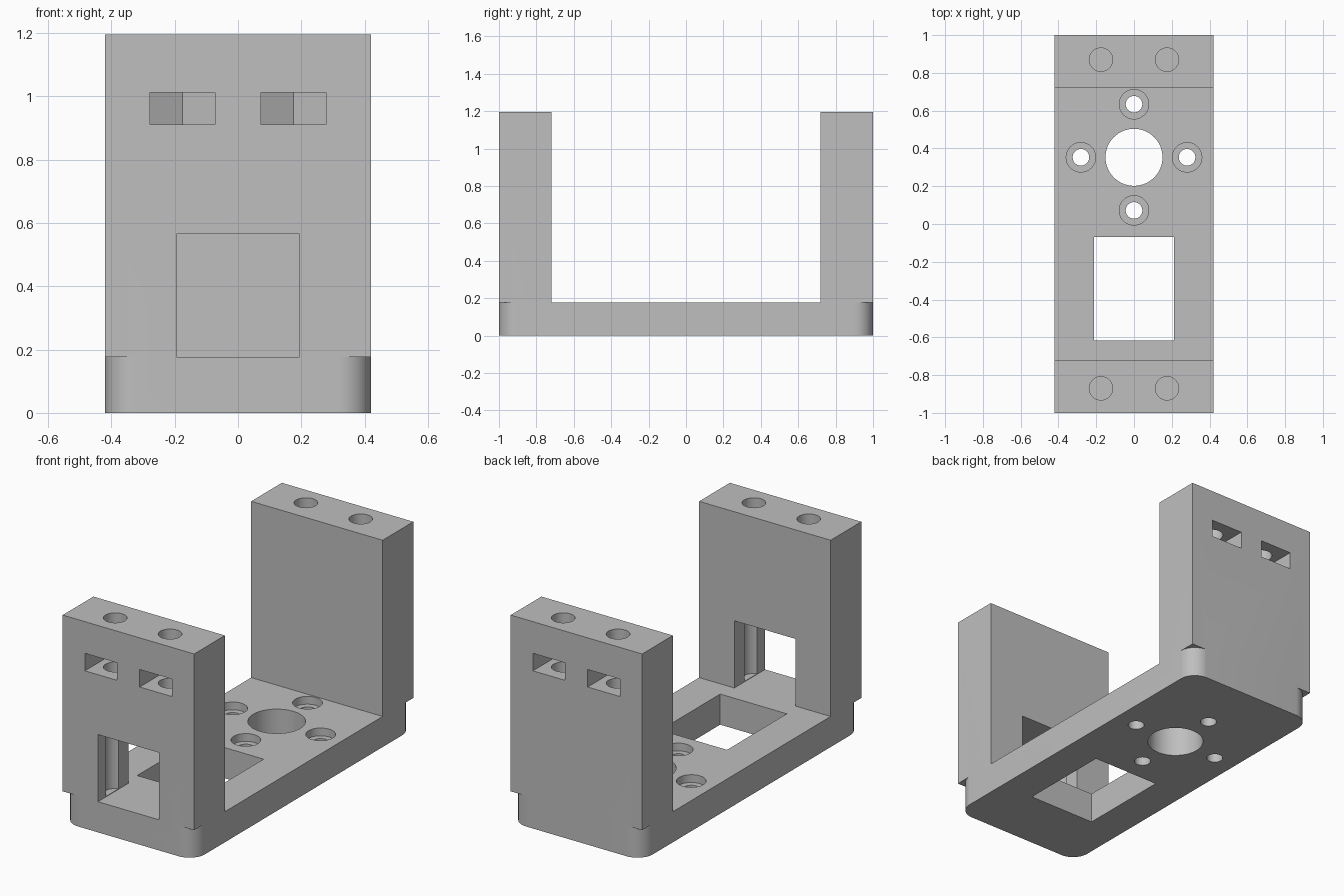
import bpy, bmesh
from math import sin, cos, pi, tau, radians

cube = bpy.data.objects.get("Cube")
if cube:
    bpy.data.objects.remove(cube, do_unlink=True)

W, L, H = 0.42, 1.0, 1.195      # half width, half length, height
FLOOR, INNER = 0.177, 0.72      # base thickness, inner wall position
CORNER = 0.1                    # base corner radius
SCREW_X, SCREW_Y = 0.175, 0.87  # wall screw positions

grey = bpy.data.materials.new("grey plastic")
grey.use_nodes = True
colour = (0.52, 0.52, 0.52, 1)
grey.diffuse_color = colour
grey.node_tree.nodes["Principled BSDF"].inputs["Base Color"].default_value = colour


def prism(name, outline, direction):
    """Extrude a flat outline of 3D points along a direction."""
    bm = bmesh.new()
    face = bm.faces.new([bm.verts.new(p) for p in outline])
    out = bmesh.ops.extrude_face_region(bm, geom=[face], use_keep_orig=True)
    moved = [v for v in out["geom"] if isinstance(v, bmesh.types.BMVert)]
    bmesh.ops.translate(bm, verts=moved, vec=direction)
    bmesh.ops.recalc_face_normals(bm, faces=bm.faces)
    mesh = bpy.data.meshes.new(name)
    bm.to_mesh(mesh)
    bm.free()
    mesh.materials.append(grey)
    obj = bpy.data.objects.new(name, mesh)
    bpy.context.collection.objects.link(obj)
    return obj


# U-shaped body
profile = [(-L, 0), (L, 0), (L, H), (INNER, H), (INNER, FLOOR),
           (-INNER, FLOOR), (-INNER, H), (-L, H)]
body = prism("servo_bracket", [(-W, y, z) for y, z in profile], (2 * W, 0, 0))
bpy.context.view_layer.objects.active = body
body.select_set(True)


def cut(outline, z0, z1):
    """Remove an upright prism from the body."""
    cutter = prism("cutter", [(x, y, z0) for x, y in outline], (0, 0, z1 - z0))
    cutter.hide_render = True
    mod = body.modifiers.new("cut", 'BOOLEAN')
    mod.operation = 'DIFFERENCE'
    mod.solver = 'EXACT'
    mod.object = cutter
    bpy.ops.object.modifier_apply(modifier=mod.name)
    bpy.data.objects.remove(cutter, do_unlink=True)


def circle(x, y, r, n=48):
    return [(x + r * cos(tau * i / n), y + r * sin(tau * i / n)) for i in range(n)]


def rect(x0, x1, y0, y1):
    return [(x0, y0), (x1, y0), (x1, y1), (x0, y1)]


# Window through the front wall and opening in the base
cut(rect(-0.195, 0.195, -1.1, -0.6), FLOOR, 0.565)
cut(rect(-0.213, 0.213, -0.616, -0.07), -0.1, 0.3)

# Shaft hole with four counterbored screw holes around it
SHAFT_Y, RING = 0.353, 0.281
cut(circle(0, SHAFT_Y, 0.151, 64), -0.1, 0.3)
for i in range(4):
    x, y = RING * cos(i * pi / 2), SHAFT_Y + RING * sin(i * pi / 2)
    cut(circle(x, y, 0.044), -0.1, 0.3)
    cut(circle(x, y, 0.078), FLOOR - 0.045, 0.3)

for sy in (-1, 1):
    for sx in (-1, 1):
        # Long screw hole down the wall
        cut(circle(sx * SCREW_X, sy * SCREW_Y, 0.062), FLOOR + 0.003, H + 0.1)
        # Nut slot with a pointed end
        half, tip = 0.103, 0.119
        cut([(sx * SCREW_X + dx, sy * y) for dx, y in
             ((-half, 1.1), (-half, SCREW_Y - tip / 2), (0, SCREW_Y - tip),
              (half, SCREW_Y - tip / 2), (half, 1.1))], 0.911, 1.012)
        # Rounded base corner below the wall
        arc = [(W - CORNER + CORNER * sin(a), L - CORNER + CORNER * cos(a))
               for a in (i * pi / 32 for i in range(17))]
        wedge = arc + [(W + 0.1, L - CORNER), (W + 0.1, L + 0.1), (W - CORNER, L + 0.1)]
        cut([(sx * x, sy * y) for x, y in wedge], -0.1, FLOOR)

bpy.ops.object.shade_smooth_by_angle(angle=radians(30))
